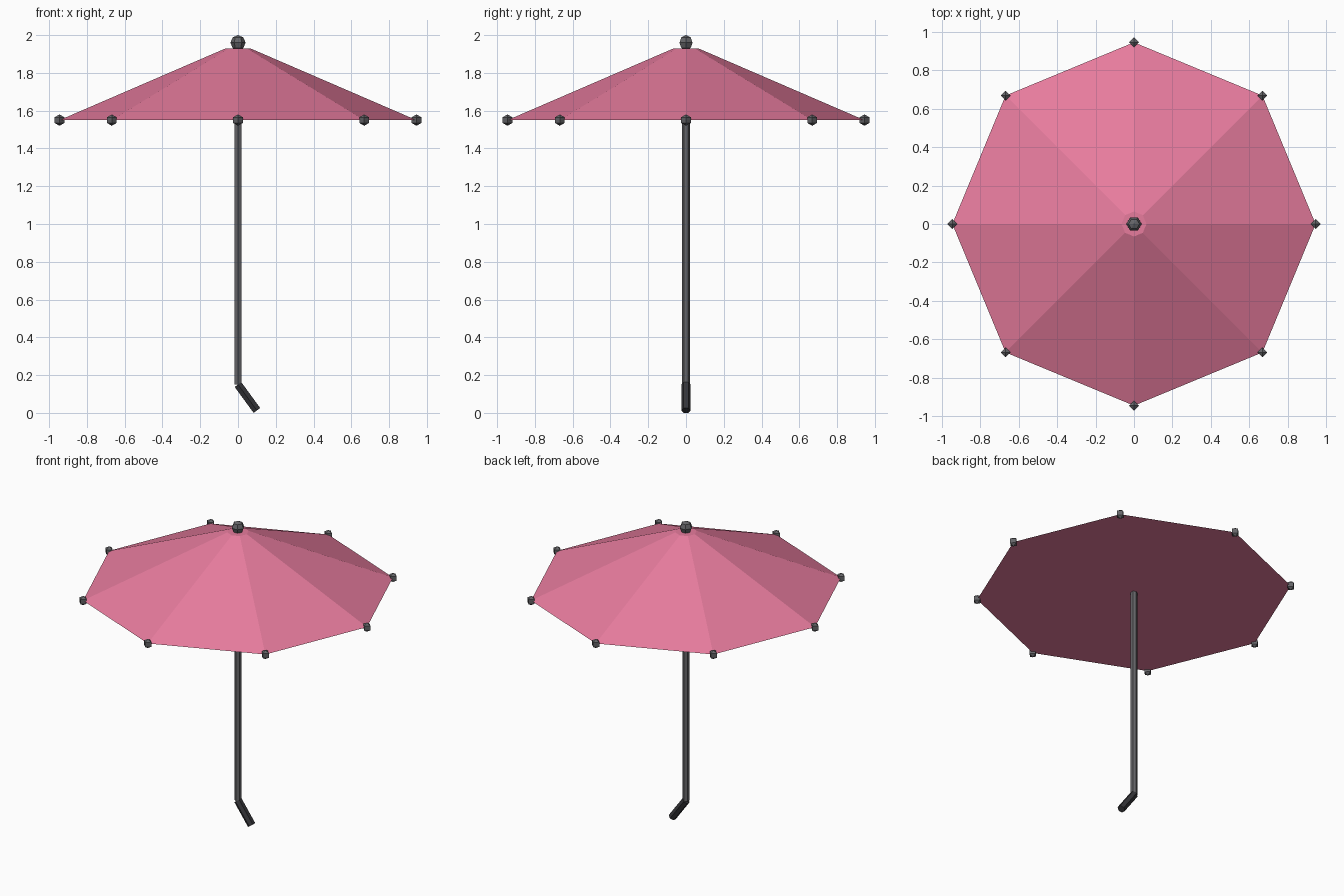
import bpy
from math import pi, cos, sin, atan2
from mathutils import Vector

if "Cube" in bpy.data.objects:
    bpy.data.objects.remove(bpy.data.objects["Cube"])


def material(name, rgb):
    m = bpy.data.materials.new(name)
    m.diffuse_color = (*rgb, 1)
    m.use_nodes = True
    m.node_tree.nodes["Principled BSDF"].inputs["Base Color"].default_value = m.diffuse_color
    return m


pink = material("pink_fabric", (0.80, 0.20, 0.34))
metal = material("grey_metal", (0.13, 0.13, 0.14))
dark = material("dark_grip", (0.035, 0.035, 0.04))


def finish(name, mat):
    ob = bpy.context.object
    ob.name = name
    ob.data.materials.append(mat)
    return ob


def rod(name, a, b, radius, mat):
    # Hexagonal rod with corners facing front and back
    a, b = Vector(a), Vector(b)
    d = b - a
    bpy.ops.mesh.primitive_cylinder_add(
        vertices=6, radius=radius, depth=d.length,
        location=(a + b) / 2, rotation=(0, atan2(d.x, d.z), 0))
    return finish(name, mat)


def ball(name, loc, radius, segments, rings, turn, mat):
    bpy.ops.mesh.primitive_uv_sphere_add(
        segments=segments, ring_count=rings, radius=radius,
        location=loc, rotation=(0, 0, turn))
    return finish(name, mat)


# Canopy: closed eight-sided frustum
bpy.ops.mesh.primitive_cone_add(vertices=8, radius1=0.945, radius2=0.065,
                                depth=0.38, location=(0, 0, 1.74))
finish("canopy", pink)

# Pole and bent grip
rod("pole", (0, 0, 0.15), (0, 0, 1.93), 0.02, metal)
rod("handle", (0, 0, 0.15), (0.10, 0, 0.013), 0.025, dark)

# Finial on top
ball("finial", (0, 0, 1.96), 0.04, 6, 4, pi / 2, metal)

# Rib tips at the canopy corners
for i in range(8):
    a = i * pi / 4
    ball(f"rib_tip_{i + 1}", (0.945 * cos(a), 0.945 * sin(a), 1.55),
         0.03, 4, 3, 0, metal)
